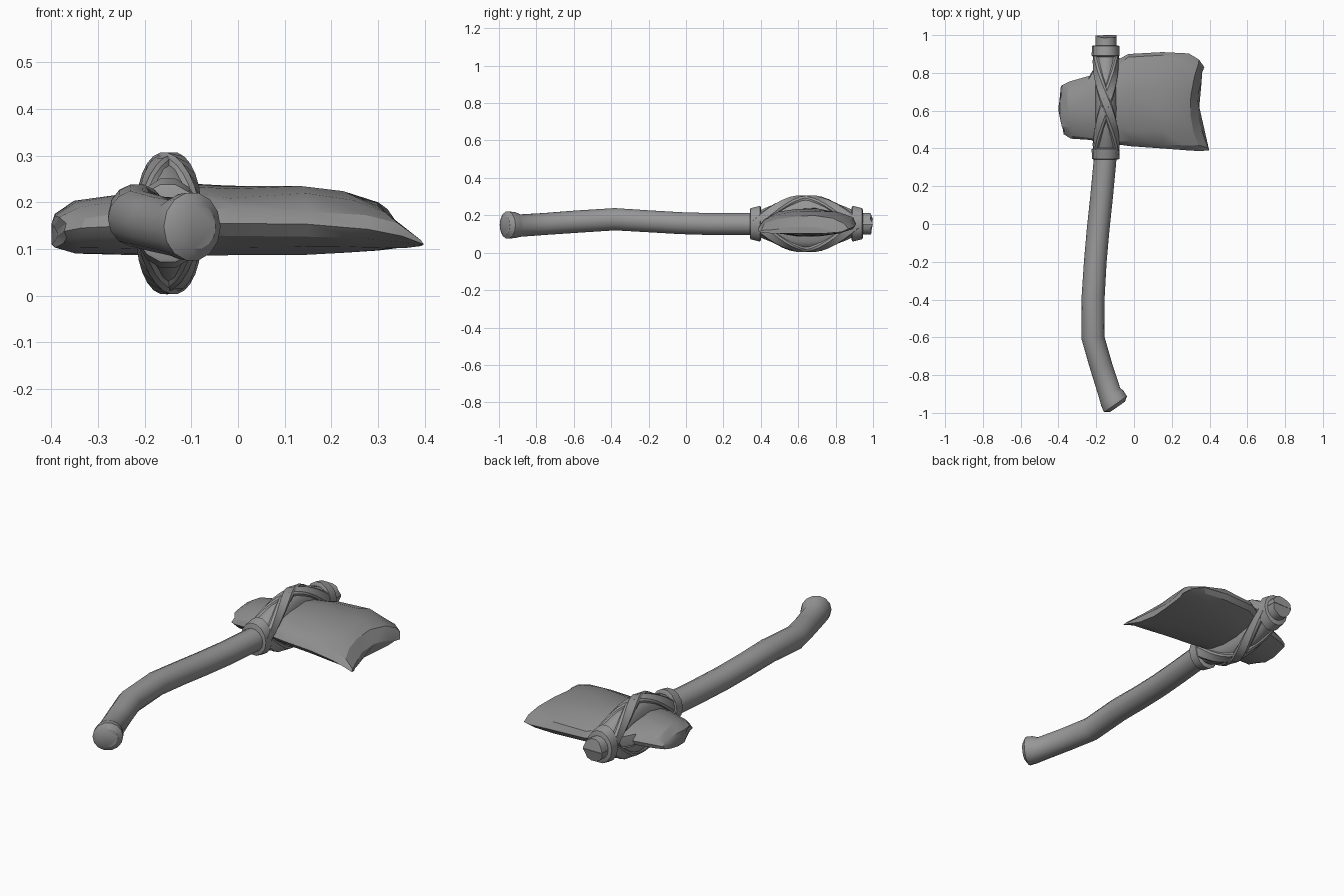
import bpy, bmesh, math, random
from mathutils import Vector

if "Cube" in bpy.data.objects:
    bpy.data.objects.remove(bpy.data.objects["Cube"])

random.seed(4)
XC, ZC = -0.148, 0.155          # axis of the split handle top

grey = bpy.data.materials.new("dark_grey")
grey.diffuse_color = (0.31, 0.31, 0.31, 1)
grey.use_nodes = True
grey.node_tree.nodes["Principled BSDF"].inputs["Base Color"].default_value = grey.diffuse_color
stone = bpy.data.materials.new("stone_grey")
stone.diffuse_color = (0.27, 0.27, 0.27, 1)
stone.use_nodes = True
stone.node_tree.nodes["Principled BSDF"].inputs["Base Color"].default_value = stone.diffuse_color


def loft(name, rings, angle=35, mat=grey):
    """Skin a list of equal-length point rings and cap both ends."""
    bm = bmesh.new()
    vr = [[bm.verts.new(p) for p in ring] for ring in rings]
    n = len(vr[0])
    for a, b in zip(vr, vr[1:]):
        for i in range(n):
            j = (i + 1) % n
            bm.faces.new((a[i], a[j], b[j], b[i]))
    bm.faces.new(vr[0])
    bm.faces.new(vr[-1])
    bmesh.ops.recalc_face_normals(bm, faces=bm.faces)
    me = bpy.data.meshes.new(name)
    bm.to_mesh(me)
    bm.free()
    me.materials.append(mat)
    ob = bpy.data.objects.new(name, me)
    bpy.context.collection.objects.link(ob)
    bpy.ops.object.select_all(action='DESELECT')
    ob.select_set(True)
    bpy.context.view_layer.objects.active = ob
    bpy.ops.object.shade_smooth_by_angle(angle=math.radians(angle))
    return ob


# Curved lower handle with flared butt: x, y, z, radius
path = [(-0.149, 0.40, .153, .060), (-0.155, 0.32, .153, .060), (-0.172, 0.14, .153, .060),
        (-0.190, -0.03, .158, .060), (-0.205, -0.20, .168, .060), (-0.216, -0.38, .179, .061),
        (-0.218, -0.60, .165, .061), (-0.175, -0.75, .154, .060), (-0.131, -0.888, .145, .061),
        (-0.115, -0.922, .148, .071), (-0.098, -0.954, .148, .074), (-0.087, -0.968, .148, .048)]
rings = []
for i, (x, y, z, r) in enumerate(path):
    a, b = Vector(path[max(i - 1, 0)][:3]), Vector(path[min(i + 1, len(path) - 1)][:3])
    t = (b - a).normalized()
    if i >= len(path) - 3:
        t = Vector((0.57, -0.82, 0)).normalized()
    side = t.cross(Vector((0, 0, 1))).normalized()
    up = side.cross(t)
    rings.append([Vector((x, y, z)) + r * (math.cos(k * math.tau / 14) * side
                  + math.sin(k * math.tau / 14) * up) for k in range(14)])
loft("handle", rings)


def bulge(y):
    """How far each handle half bows away from the axis around the stone."""
    u = min(max((y - 0.37) / 0.55, 0), 1)
    return 0.001 + 0.066 * math.sin(math.pi * u) ** 0.9


def half_height(y):
    return 0.058 + bulge(y) * 0.2


# Split handle halves clasping the stone, and straps crossing over each half
for s, label in ((1, "upper"), (-1, "lower")):
    rings = []
    for i in range(14):
        y = 0.37 + 0.622 * i / 13
        ring = []
        for k in range(8):
            a = math.pi * k / 7
            dy = random.uniform(-0.008, 0.008) if i == 13 else 0
            ring.append((XC + .056 * math.cos(a), y + dy,
                         ZC + s * (bulge(y) + half_height(y) * math.sin(a))))
        if i == 13:
            ring[0] = (ring[0][0], 1.0, ring[0][2])
        rings.append(ring)
    loft(label + "_handle_half", rings)

    for d in (1, -1):
        lift = 0.005 if d == s else 0.001

        def on_half(t):
            y = 0.37 + 0.54 * t
            a = math.pi * (0.5 + d * 0.50 * (2 * t - 1))
            p = Vector((XC + .056 * math.cos(a), y,
                        ZC + s * (bulge(y) + half_height(y) * math.sin(a))))
            return p, Vector((math.cos(a), 0, s * math.sin(a)))
        rings = []
        for i in range(15):
            t = i / 14
            p, n = on_half(t)
            tan = (on_half(t + .01)[0] - on_half(t - .01)[0]).normalized()
            w = tan.cross(n).normalized() * 0.028
            top = p + n * (lift + 0.008)
            rings.append([p - w - n * .014, p + w - n * .014, p + w + n * lift * 0.5,
                          top + w * 0.7, top - w * 0.7, p - w + n * lift * 0.5])
        loft(f"{label}_strap_{'a' if d > 0 else 'b'}", rings, 30)

# Collars binding the split, flared toward the stone
for name, y0, y1 in (("lower_collar", 0.342, 0.402), ("upper_collar", 0.945, 0.885)):
    rings = []
    for f, rx, rz in ((0, .066, .078), (0.05, .073, .085), (0.9, .074, .098), (1, .064, .086)):
        rings.append([(XC - .002 + rx * math.cos(k * math.tau / 14), y0 + (y1 - y0) * f,
                       ZC + rz * math.sin(k * math.tau / 14)) for k in range(14)])
    loft(name, rings)

# Chipped stone head: x at front edge / middle / back edge, y range, top, bottom, edge height
stations = [(-.385, -.400, -.388, .55, .67, .155, .110, .130),
            (-.372, -.388, -.380, .475, .735, .175, .102, .138),
            (-.335, -.345, -.340, .452, .755, .205, .090, .145),
            (-.230, -.235, -.235, .445, .785, .220, .087, .150),
            (-.190, -.190, -.200, .430, .845, .226, .086, .152),
            (-.080, -.080, -.085, .420, .870, .237, .084, .155),
            (-.020, -.010, -.030, .412, .900, .233, .084, .155),
            (.150, .140, .150, .400, .910, .235, .087, .153),
            (.280, .220, .290, .390, .903, .222, .091, .142),
            (.350, .290, .345, .386, .870, .198, .095, .128),
            (.398, .340, .372, .390, .830, .135, .102, .110)]
N = 14
rings = []
for i, (xl, xm, xh, y0, y1, zt, zb, ze) in enumerate(stations):
    ring = []
    for k in range(N):
        a = math.tau * k / N
        v, q = math.cos(a), math.sin(a)
        x = xm + ((xh if v > 0 else xl) - xm) * v * v
        rise = abs(q) ** 1.15
        z = ze + ((zt - ze) if q > 0 else (zb - ze)) * rise
        j = 0.009 if 0 < abs(v) < 0.99 and 0 < i else 0
        ring.append((x + random.uniform(-j, j), (y0 + y1) / 2 + (y1 - y0) / 2 * v + random.uniform(-j, j),
                     z + random.uniform(-j, j) * (0.6 if q > 0 else 0.2)))
    rings.append(ring)
loft("stone_head", rings, 25, stone)
